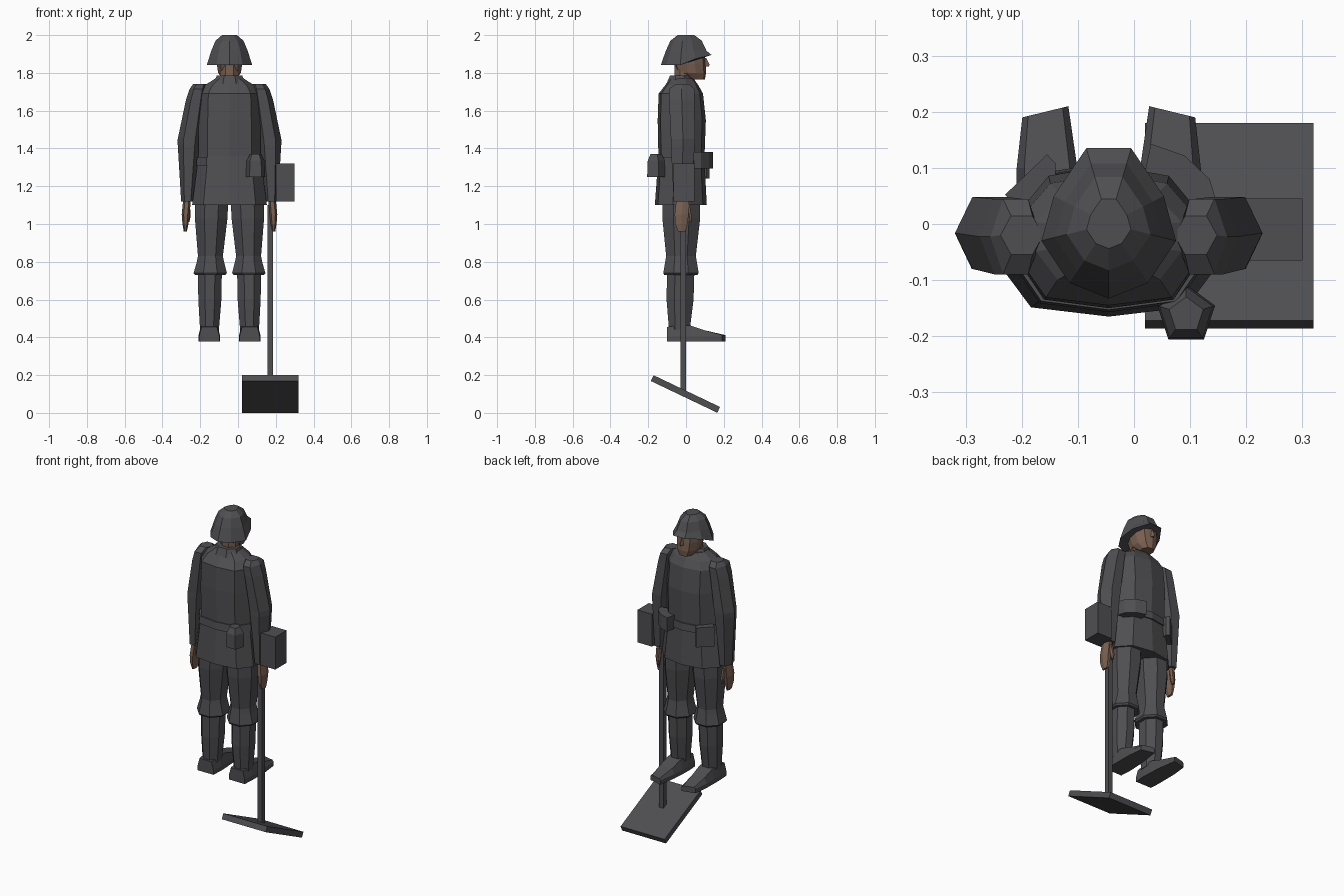
import bpy, bmesh, math
from mathutils import Matrix, Vector

AX = -0.045  # the figure's own centre line


def material(name, rgb):
    m = bpy.data.materials.new(name)
    m.diffuse_color = (*rgb, 1)
    return m


CLOTH = material("dark grey cloth", (0.078, 0.077, 0.083))
SKIN = material("brown skin", (0.195, 0.118, 0.082))


def finish(name, bm, mat):
    bmesh.ops.recalc_face_normals(bm, faces=bm.faces)
    me = bpy.data.meshes.new(name)
    bm.to_mesh(me)
    bm.free()
    me.materials.append(mat)
    ob = bpy.data.objects.new(name, me)
    bpy.context.collection.objects.link(ob)
    return ob


def loft(name, mat, rings):
    """Skin a closed solid over rings of points."""
    bm = bmesh.new()
    rows = [[bm.verts.new(p) for p in r] for r in rings]
    n = len(rows[0])
    for a, b in zip(rows, rows[1:]):
        for i in range(n):
            j = (i + 1) % n
            bm.faces.new((a[i], a[j], b[j], b[i]))
    bm.faces.new(rows[0])
    bm.faces.new(rows[-1])
    return finish(name, bm, mat)


def ngon(n, phase=0.0):
    return [(math.cos(phase + math.tau * i / n), math.sin(phase + math.tau * i / n)) for i in range(n)]


def mirrored(half):
    """Full outline from a right half running back to front."""
    return half + [(-x, y) for x, y in reversed(half) if abs(x) > 1e-6]


def body(name, mat, outline, rows, side=1):
    """rows: (z, x offset from centre line, half width, back y, front y)"""
    rings = []
    for z, cx, hw, y0, y1 in rows:
        rings.append([(AX + side * (cx + hw * u), (y0 + y1) / 2 + (y1 - y0) / 2 * v, z) for u, v in outline])
    return loft(name, mat, rings)


def prism(name, pts, z0, z1):
    return loft(name, CLOTH, [[(x, y, z) for x, y in pts] for z in (z0, z1)])


def box(name, centre, size, tilt=0.0):
    bm = bmesh.new()
    bmesh.ops.create_cube(bm, size=1)
    m = Matrix.Translation(centre) @ Matrix.Rotation(tilt, 4, 'X') @ Matrix.Diagonal((*size, 1))
    bmesh.ops.transform(bm, matrix=m, verts=bm.verts)
    return finish(name, bm, CLOTH)


HEX = ngon(6)
OCT = ngon(8, math.pi / 8)
OCT = [(x / 0.924, y / 0.924) for x, y in OCT]
TRUNK = mirrored([(0, -1), (0.7, -0.88), (1, -0.3), (1, 0.3), (0.65, 0.85), (0, 1)])

# Tunic, belt and collar
body("tunic", CLOTH, TRUNK, [
    (1.10, 0, 0.198, -0.165, 0.110), (1.33, 0, 0.168, -0.148, 0.098),
    (1.36, 0, 0.165, -0.146, 0.098), (1.55, 0, 0.165, -0.150, 0.105),
    (1.69, 0, 0.160, -0.145, 0.090), (1.735, 0, 0.13, -0.110, 0.065),
    (1.77, 0, 0.075, -0.085, 0.040)])
body("belt", CLOTH, TRUNK, [(1.31, 0, 0.176, -0.157, 0.107), (1.355, 0, 0.172, -0.153, 0.105)])
body("collar", CLOTH, OCT, [(1.74, 0, 0.085, -0.105, 0.045), (1.785, 0, 0.068, -0.085, 0.020)])

# Head
body("neck", SKIN, OCT, [(1.75, 0, 0.05, -0.06, 0.03), (1.84, 0, 0.05, -0.06, 0.04)])
body("head", SKIN, TRUNK, [
    (1.765, 0, 0.036, 0.015, 0.100), (1.80, 0, 0.06, -0.045, 0.106),
    (1.85, 0, 0.068, -0.065, 0.104), (1.93, 0, 0.068, -0.07, 0.095)])
body("nose", SKIN, [(-1, -1), (1, -1), (0, 1)], [
    (1.835, 0, 0.016, 0.09, 0.122), (1.845, 0, 0.014, 0.09, 0.124), (1.88, 0, 0.008, 0.09, 0.106)])

# Helmet: nine sided, rim rising towards the peak
rim = mirrored([(0, -0.133), (0.07, -0.105), (0.12, -0.03), (0.098, 0.05), (0.04, 0.135)])
rim_z = lambda y: 1.842 if y < 0 else 1.842 + 0.053 * min(1, y / 0.08)
helmet = [[(AX + x, y, rim_z(y)) for x, y in rim]]
for z, s in ((1.918, 0.80), (1.97, 0.62), (2.0, 0.33)):
    helmet.append([(AX + x * s, y * s, z) for x, y in rim])
loft("helmet", CLOTH, helmet)

for side, tag in ((-1, "left"), (1, "right")):
    # Arm and hand
    body(tag + "_sleeve", CLOTH, HEX, [
        (1.74, 0.155, 0.038, -0.06, 0.02), (1.715, 0.166, 0.045, -0.10, 0.055),
        (1.66, 0.178, 0.052, -0.10, 0.055), (1.45, 0.212, 0.062, -0.09, 0.058),
        (1.42, 0.214, 0.060, -0.09, 0.056), (1.12, 0.222, 0.034, -0.072, 0.035)], side)
    body(tag + "_hand", SKIN, HEX, [
        (1.14, 0.224, 0.020, -0.055, 0.02), (1.05, 0.232, 0.021, -0.066, 0.020),
        (1.00, 0.233, 0.016, -0.062, 0.012), (0.96, 0.234, 0.008, -0.045, 0.0)], side)
    body(tag + "_thumb", SKIN, HEX, [
        (1.10, 0.222, 0.013, -0.01, 0.022), (1.04, 0.218, 0.012, 0.005, 0.032),
        (1.01, 0.218, 0.006, 0.012, 0.030)], side)
    # Trouser leg, bloused over the boot
    body(tag + "_trouser_leg", CLOTH, OCT, [
        (1.18, 0.092, 0.088, -0.125, 0.075), (1.03, 0.097, 0.086, -0.125, 0.075),
        (0.83, 0.101, 0.066, -0.105, 0.052), (0.80, 0.101, 0.072, -0.11, 0.057),
        (0.74, 0.102, 0.088, -0.12, 0.067), (0.73, 0.102, 0.080, -0.115, 0.06)], side)
    # Boot shaft
    body(tag + "_boot_shaft", CLOTH, OCT, [
        (0.77, 0.104, 0.064, -0.10, 0.045), (0.60, 0.104, 0.061, -0.103, 0.04),
        (0.44, 0.106, 0.050, -0.09, 0.020)], side)
    # Foot, lofted from heel to toe: (y, half width, top z)
    foot = []
    for y, hw, top in ((-0.10, 0.054, 0.455), (-0.03, 0.058, 0.465), (0.025, 0.057, 0.462), (0.10, 0.054, 0.437), (0.20, 0.041, 0.412)):
        c = 0.107 + 0.03 * max(0, y)
        foot.append([(AX + side * (c + hw * u), y + 0.01 * (y > 0.15) * -u, z)
                     for u, z in ((-1, 0.378), (1, 0.378), (1, 0.405), (0.75, top), (-0.75, top), (-1, 0.405))])
    loft(tag + "_foot", CLOTH, foot)

# Pouches on the belt
prism("front_right_pouch", [(0.018, 0.085), (0.03, 0.143), (0.09, 0.122), (0.135, 0.08), (0.146, 0.042), (0.09, 0.03)], 1.295, 1.38)
prism("front_left_pouch", [(-0.23, 0.052), (-0.155, 0.124), (-0.14, 0.108), (-0.14, 0.07), (-0.195, 0.02)], 1.24, 1.36)
pent = ngon(5, math.pi / 2)
loft("canteen", CLOTH, [[(0.093 + r * x, -0.162 + r * y, z) for x, y in pent]
                        for z, r in ((1.25, 0.054), (1.335, 0.050), (1.37, 0.032))])

# Mine detector: control box, pole and tilted search plate
box("detector_box", (0.25, -0.01, 1.22), (0.10, 0.11, 0.20))
box("detector_pole", (0.17, -0.015, 0.605), (0.03, 0.03, 0.99))
box("search_plate", (0.17, -0.003, 0.1), (0.30, 0.39, 0.034), -math.radians(25.5))
